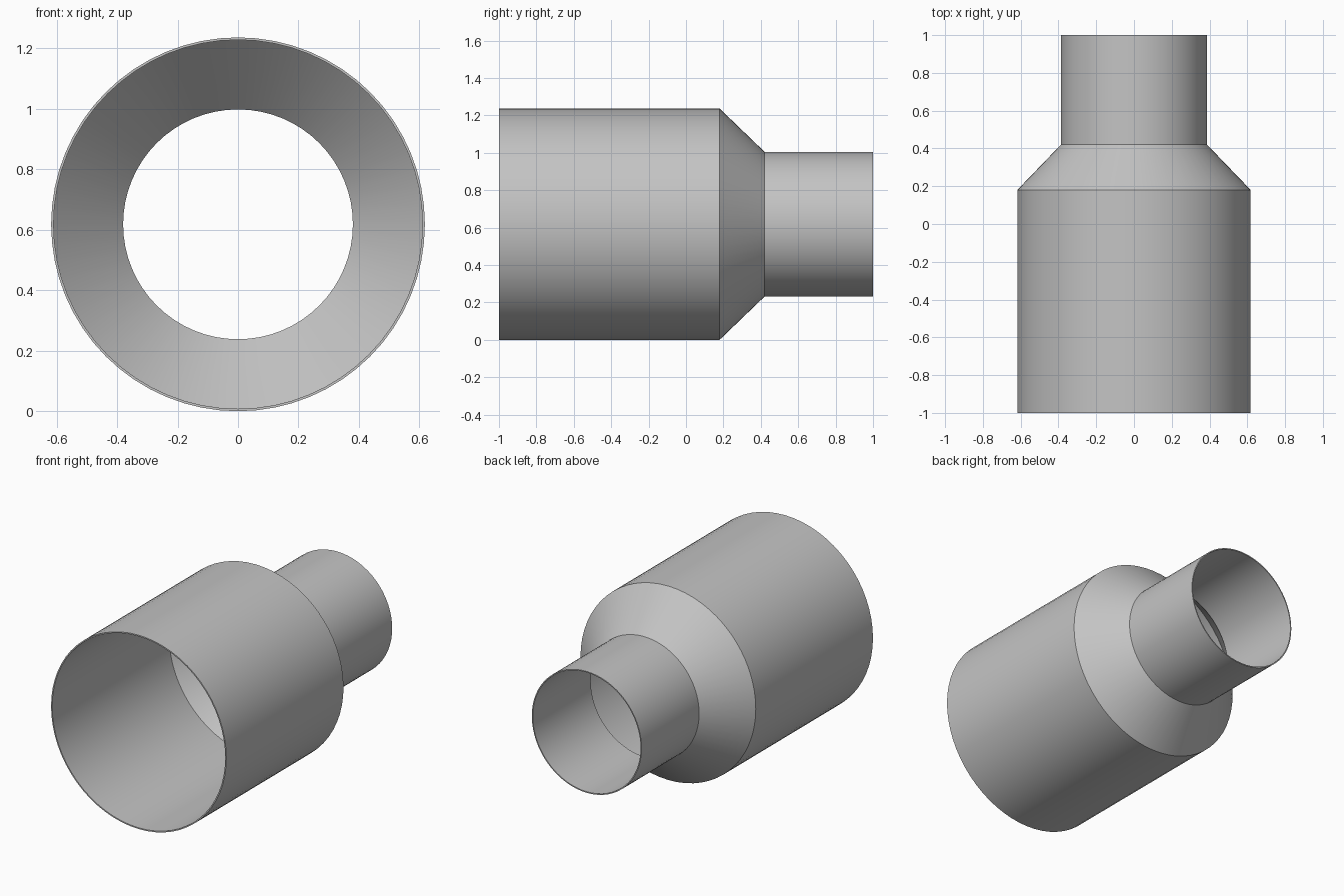
import bpy, bmesh
from math import radians
from mathutils import Matrix

cube = bpy.data.objects.get("Cube")
if cube:
    bpy.data.objects.remove(cube, do_unlink=True)

SIDES = 64
AXIS_Z = 0.618

# Wall outline as (radius, y): outer skin front to back, then inner skin back to front
profile = [(0.618, -1), (0.618, 0.18), (0.387, 0.42), (0.387, 1),
           (0.380, 1), (0.380, 0.417), (0.610, 0.177), (0.610, -1)]

# Revolve the wall outline about the pipe axis
bm = bmesh.new()
verts = [bm.verts.new((0, y, r)) for r, y in profile]
edges = [bm.edges.new((v, verts[(i + 1) % len(verts)])) for i, v in enumerate(verts)]
bmesh.ops.spin(bm, geom=verts + edges, cent=(0, 0, 0), axis=(0, 1, 0),
               angle=radians(360), steps=SIDES, use_merge=True)
bmesh.ops.remove_doubles(bm, verts=bm.verts, dist=0.0005)
bmesh.ops.recalc_face_normals(bm, faces=bm.faces)
bm.transform(Matrix.Translation((0, 0, AXIS_Z)))

mesh = bpy.data.meshes.new("pipe_reducer")
bm.to_mesh(mesh)
bm.free()
pipe = bpy.data.objects.new("pipe_reducer", mesh)
bpy.context.collection.objects.link(pipe)

# Plain grey finish
grey = bpy.data.materials.new("light_grey")
grey.use_nodes = True
grey.diffuse_color = (0.55, 0.55, 0.55, 1)
grey.node_tree.nodes["Principled BSDF"].inputs["Base Color"].default_value = grey.diffuse_color
mesh.materials.append(grey)

# Smooth walls with crisp shoulders and rims
bpy.ops.object.select_all(action='DESELECT')
pipe.select_set(True)
bpy.context.view_layer.objects.active = pipe
bpy.ops.object.shade_smooth_by_angle(angle=radians(30))
